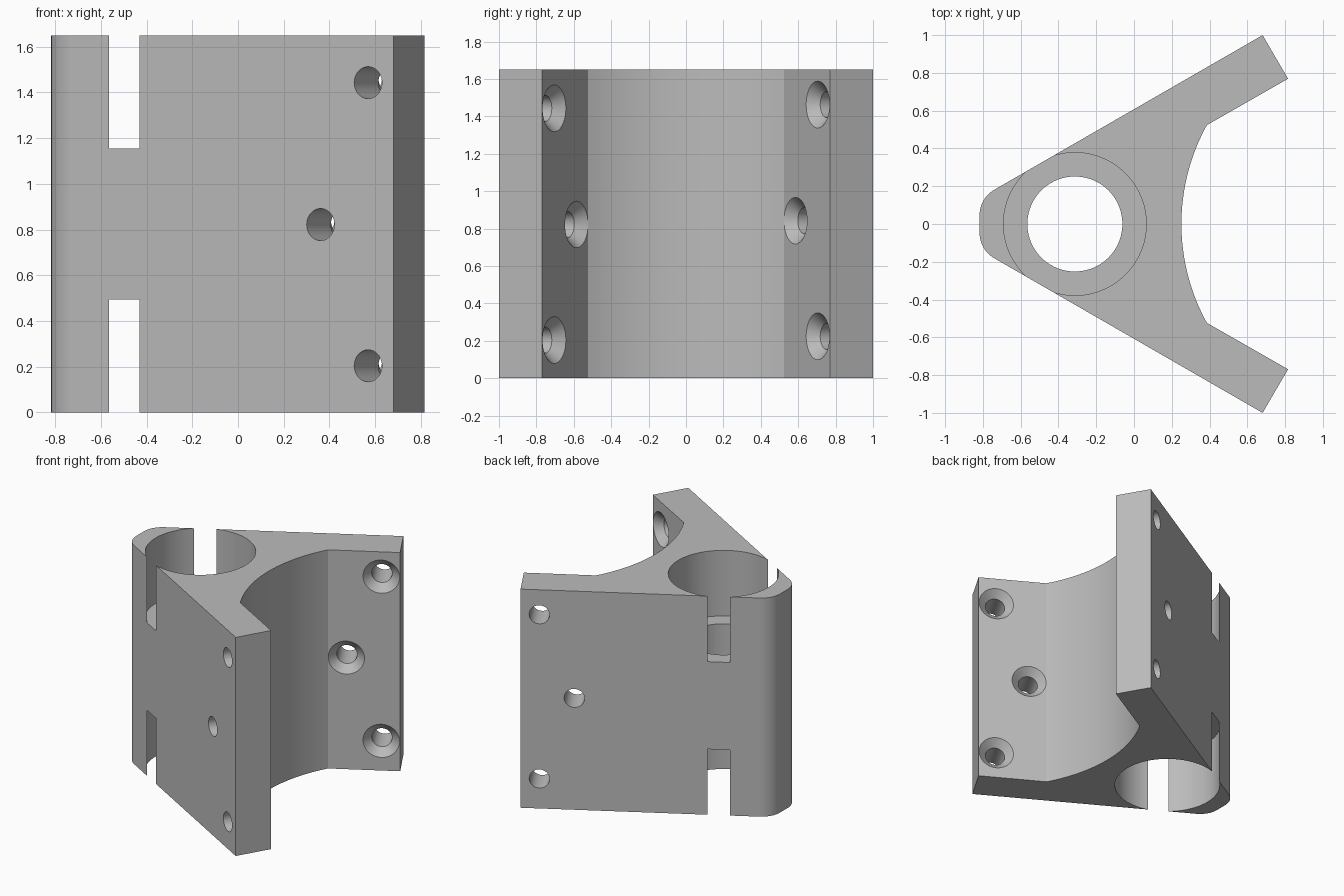
import bpy, bmesh
from math import sin, cos, tan, pi, radians, asin, sqrt
from mathutils import Matrix, Vector

if "Cube" in bpy.data.objects:
    bpy.data.objects.remove(bpy.data.objects["Cube"])

HEIGHT = 1.65
BORE_X = -0.313
SLOPE = tan(radians(30))


def new_object(name, bm):
    bmesh.ops.recalc_face_normals(bm, faces=bm.faces)
    mesh = bpy.data.meshes.new(name)
    bm.to_mesh(mesh)
    bm.free()
    obj = bpy.data.objects.new(name, mesh)
    bpy.context.collection.objects.link(obj)
    return obj


def arc(cx, cy, r, start, end, steps):
    return [(cx + r * cos(start + (end - start) * i / steps),
             cy + r * sin(start + (end - start) * i / steps)) for i in range(steps + 1)]


def lathe(bm, profile, matrix, segments):
    """Closed solid of revolution around local z from (radius, z) pairs."""
    rings = [[bm.verts.new(matrix @ Vector((r * cos(2 * pi * i / segments),
                                            r * sin(2 * pi * i / segments), z)))
              for i in range(segments)] for r, z in profile]
    for a, b in zip(rings, rings[1:]):
        for i in range(segments):
            j = (i + 1) % segments
            bm.faces.new((a[i], a[j], b[j], b[i]))
    bm.faces.new(rings[0])
    bm.faces.new(rings[-1])


# Clamp body: half outline from nose to saddle, mirrored and extruded
nose_r, nose_x = 0.155, -0.8175
nose_y = 0.047
half = arc(nose_x + nose_r, nose_y, nose_r, pi, radians(120), 10)
half += [(0.681, 1.0), (0.8155, 0.769)]
saddle_r, saddle_x, corner_y = 1.084, 1.335, 0.523
sweep = asin(corner_y / saddle_r)
half += arc(saddle_x, 0, saddle_r, pi - sweep, pi, 16)
outline = half + [(x, -y) for x, y in reversed(half[:-1])]

bm = bmesh.new()
base = bm.faces.new([bm.verts.new((x, y, 0)) for x, y in outline])
top = bmesh.ops.extrude_face_region(bm, geom=[base])
bmesh.ops.translate(bm, vec=(0, 0, HEIGHT),
                    verts=[v for v in top["geom"] if isinstance(v, bmesh.types.BMVert)])
body = new_object("clamp_body", bm)

# Stepped bore: wide pockets at both ends break through the side walls as slots
bm = bmesh.new()
wide, narrow, low, high = 0.378, 0.2515, 0.495, 1.155
lathe(bm, [(wide, -0.1), (wide, low), (narrow, low), (narrow, high),
           (wide, high), (wide, HEIGHT + 0.1)], Matrix.Translation((BORE_X, 0, 0)), 96)

# Countersunk screw holes through both arms
screw = [(0.126, 0.05), (0.126, 0), (0.07, -0.056), (0.07, -0.4)]
for side, lift in ((-1, 0), (1, 0.02)):
    normal = Vector((0.5, -side * sqrt(3) / 2, 0))
    turn = normal.to_track_quat('Z', 'Y').to_matrix().to_4x4()
    for y, z in ((0.704, 0.204), (0.584, 0.822), (0.704, 1.443)):
        x = 0.8155 - (0.769 - y) / SLOPE
        lathe(bm, screw, Matrix.Translation((x, side * y, z + lift)) @ turn, 40)
cutter = new_object("hole_cutter", bm)
cutter.hide_render = True

cut = body.modifiers.new("holes", 'BOOLEAN')
cut.operation = 'DIFFERENCE'
cut.solver = 'EXACT'
cut.object = cutter
for obj in bpy.context.selected_objects:
    obj.select_set(False)
bpy.context.view_layer.objects.active = body
body.select_set(True)
bpy.ops.object.modifier_apply(modifier=cut.name)
bpy.data.objects.remove(cutter)

# Smooth curved walls, flat large faces
bpy.ops.object.shade_smooth_by_angle(angle=radians(25))
for face in body.data.polygons:
    if face.area > 0.12:
        face.use_smooth = False

# Plain grey material
grey = bpy.data.materials.new("light_grey")
grey.use_nodes = True
colour = (0.5, 0.5, 0.5, 1)
grey.diffuse_color = colour
grey.node_tree.nodes["Principled BSDF"].inputs["Base Color"].default_value = colour
body.data.materials.clear()
body.data.materials.append(grey)
